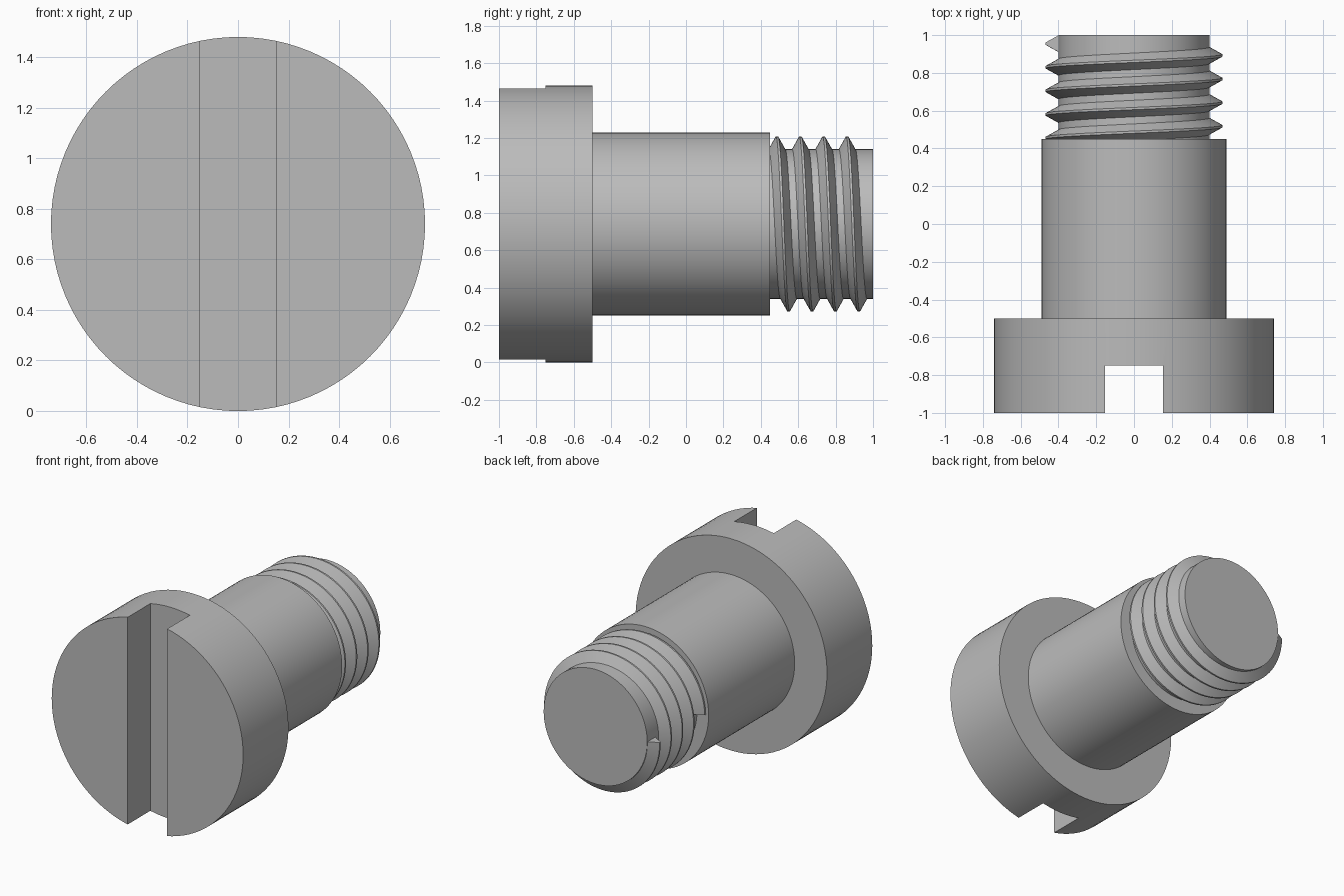
import bpy
import bmesh
from math import sin, cos, pi, radians

SEG = 96          # sides around the axis
AXIS_Z = 0.74     # height of the screw axis

if "Cube" in bpy.data.objects:
    bpy.data.objects.remove(bpy.data.objects["Cube"])

steel = bpy.data.materials.new("grey_steel")
steel.use_nodes = True
GREY = (0.5, 0.5, 0.5, 1)
steel.diffuse_color = GREY
steel.node_tree.nodes["Principled BSDF"].inputs["Base Color"].default_value = GREY


def polar(r, y, a):
    """Point at radius r around the y axis, angle from the top towards +x."""
    return (r * sin(a), y, AXIS_Z + r * cos(a))


def bridge(bm, a, b, closed):
    n = len(a)
    for i in range(n if closed else n - 1):
        j = (i + 1) % n
        bm.faces.new((a[i], a[j], b[j], b[i]))


def finish(name, bm):
    bmesh.ops.recalc_face_normals(bm, faces=bm.faces)
    mesh = bpy.data.meshes.new(name)
    bm.to_mesh(mesh)
    bm.free()
    mesh.materials.append(steel)
    ob = bpy.data.objects.new(name, mesh)
    bpy.context.collection.objects.link(ob)
    return ob


def activate(ob):
    bpy.ops.object.select_all(action='DESELECT')
    ob.select_set(True)
    bpy.context.view_layer.objects.active = ob


# Head, shoulder and threaded core, turned from one stepped profile
profile = [(0.74, -1), (0.74, -0.5), (0.49, -0.5), (0.49, 0.45), (0.4, 0.45), (0.4, 1)]
bm = bmesh.new()
rings = [[bm.verts.new(polar(r, y, 2 * pi * i / SEG)) for i in range(SEG)]
         for r, y in profile]
for a, b in zip(rings, rings[1:]):
    bridge(bm, a, b, True)
bm.faces.new(rings[0])
bm.faces.new(rings[-1])
body = finish("screw_body", bm)

# Screwdriver slot, cut across the head
bm = bmesh.new()
bmesh.ops.create_cube(bm, size=1)
bmesh.ops.scale(bm, vec=(0.305, 0.5, 2), verts=bm.verts)
bmesh.ops.translate(bm, vec=(0, -1, AXIS_Z), verts=bm.verts)
cutter = finish("slot_cutter", bm)
cutter.hide_render = True
cut = body.modifiers.new("slot", 'BOOLEAN')
cut.operation = 'DIFFERENCE'
cut.solver = 'EXACT'
cut.object = cutter
activate(body)
bpy.ops.object.modifier_apply(modifier=cut.name)
bpy.data.objects.remove(cutter)

# Helical thread: a trapezoid ridge swept for four turns
TURNS, PITCH, START = 4, 0.125, 0.455
ridge = [(0.398, -0.045), (0.468, -0.006), (0.468, 0.006), (0.398, 0.045)]
bm = bmesh.new()
sections = []
for i in range(TURNS * SEG + 1):
    angle = 2 * pi * i / SEG - pi / 2
    y = START + PITCH * i / SEG
    sections.append([bm.verts.new(polar(r, y + dy, angle)) for r, dy in ridge])
for a, b in zip(sections, sections[1:]):
    bridge(bm, a, b, True)
bm.faces.new(sections[0])
bm.faces.new(sections[-1])
thread = finish("thread", bm)

for ob in (body, thread):
    activate(ob)
    bpy.ops.object.shade_smooth_by_angle(angle=radians(25))
